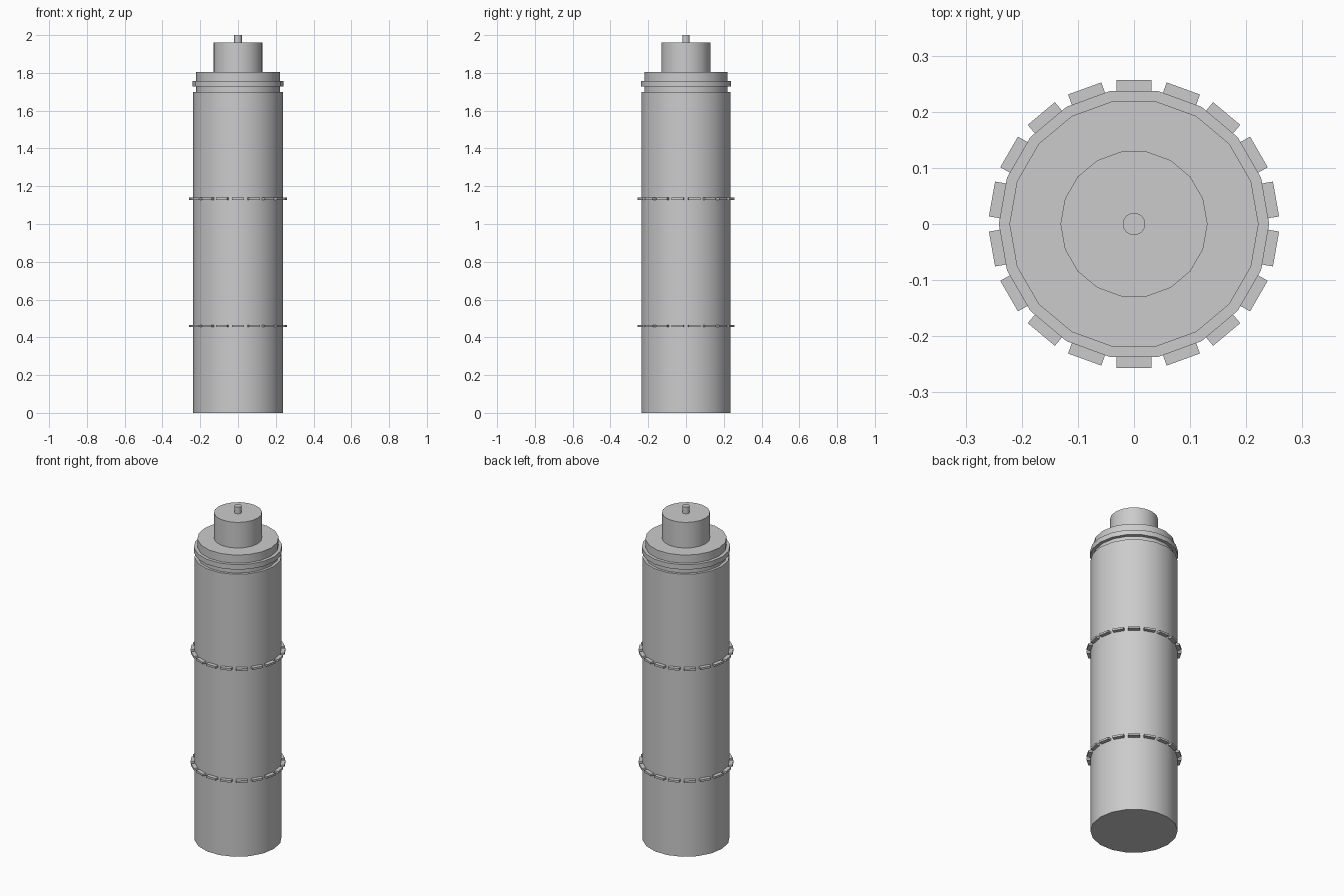
import bpy, bmesh, math
from mathutils import Matrix

if "Cube" in bpy.data.objects:
    bpy.data.objects.remove(bpy.data.objects["Cube"])

SIDES = 18


def finish(bm, name, smooth):
    bmesh.ops.recalc_face_normals(bm, faces=bm.faces)
    mesh = bpy.data.meshes.new(name)
    bm.to_mesh(mesh)
    bm.free()
    obj = bpy.data.objects.new(name, mesh)
    bpy.context.collection.objects.link(obj)
    if smooth:
        bpy.ops.object.select_all(action='DESELECT')
        obj.select_set(True)
        bpy.context.view_layer.objects.active = obj
        bpy.ops.object.shade_smooth_by_angle(angle=math.radians(30))
    return obj


def lathe(name, profile):
    """Closed 18-sided solid from (radius, z) points, bottom to top."""
    bm = bmesh.new()
    rings = []
    for r, z in profile:
        rings.append([bm.verts.new((r * math.cos(math.tau * i / SIDES),
                                    r * math.sin(math.tau * i / SIDES), z))
                      for i in range(SIDES)])
    for a, b in zip(rings, rings[1:]):
        for i in range(SIDES):
            j = (i + 1) % SIDES
            bm.faces.new((a[i], a[j], b[j], b[i]))
    bm.faces.new(rings[0][::-1])
    bm.faces.new(rings[-1])
    return finish(bm, name, True)


def tab_ring(name, z):
    """One small block centred on each side of the body."""
    bm = bmesh.new()
    for i in range(SIDES):
        m = (Matrix.Rotation(math.tau * (i + 0.5) / SIDES, 4, 'Z')
             @ Matrix.Translation((0.242, 0, z))
             @ Matrix.Diagonal((0.03, 0.063, 0.012, 1)))
        bmesh.ops.create_cube(bm, size=1, matrix=m)
    return finish(bm, name, False)


# Main body with groove, lip ring and shoulder
lathe("body", [(0.238, 0), (0.238, 1.698), (0.222, 1.698), (0.222, 1.727),
               (0.241, 1.727), (0.241, 1.757), (0.222, 1.757), (0.222, 1.806)])

# Cap and nozzle pin
lathe("cap", [(0.131, 1.80), (0.131, 1.96)])
lathe("pin", [(0.02, 1.95), (0.02, 2.0)])

# Two bands of tabs
tab_ring("lower_tabs", 0.46)
tab_ring("upper_tabs", 1.133)
